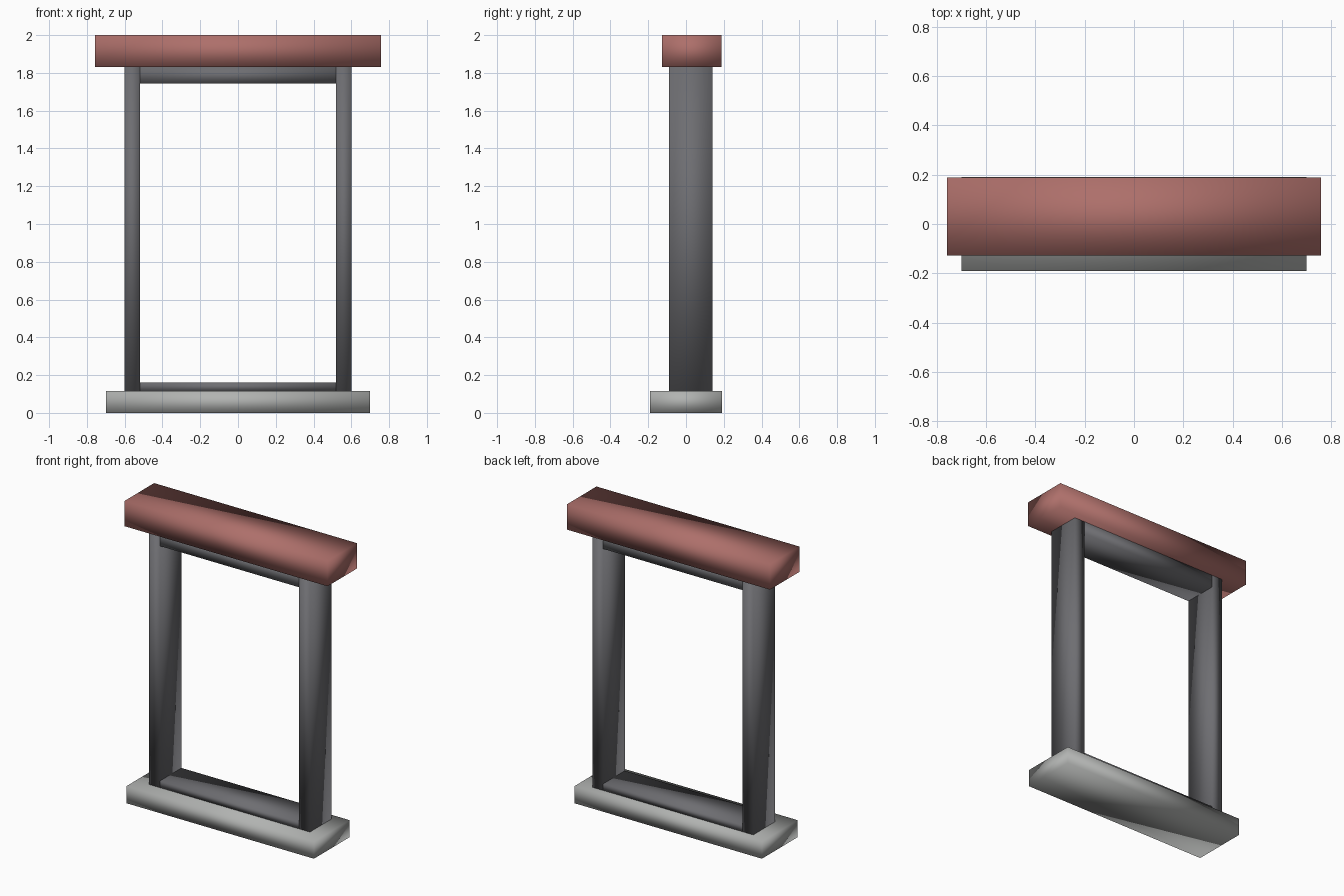
import bpy
import bmesh

if "Cube" in bpy.data.objects:
    bpy.data.objects.remove(bpy.data.objects["Cube"])


def colour(name, rgb):
    mat = bpy.data.materials.new(name)
    mat.diffuse_color = (*rgb, 1.0)
    mat.use_nodes = True
    mat.node_tree.nodes["Principled BSDF"].inputs["Base Color"].default_value = mat.diffuse_color
    return mat


def add_box(name, x, y, z, mat):
    """Smooth-shaded block spanning the given (low, high) ranges."""
    bm = bmesh.new()
    bmesh.ops.create_cube(bm, size=1.0)
    for v in bm.verts:
        v.co = [(lo + hi) / 2 + c * (hi - lo) for c, (lo, hi) in zip(v.co, (x, y, z))]
    for f in bm.faces:
        f.smooth = True
    mesh = bpy.data.meshes.new(name)
    bm.to_mesh(mesh)
    bm.free()
    mesh.materials.append(mat)
    obj = bpy.data.objects.new(name, mesh)
    bpy.context.collection.objects.link(obj)
    return obj


brick = colour("brick_red", (0.42, 0.16, 0.145))
dark = colour("dark_grey", (0.155, 0.155, 0.167))
stone = colour("stone_grey", (0.44, 0.45, 0.44))

DEPTH = (-0.09, 0.14)
BOTTOM, TOP = 0.115, 1.83

# Projecting stone sill and header
add_box("window_sill", (-0.70, 0.70), (-0.19, 0.19), (0.0, BOTTOM), stone)
add_box("window_lintel", (-0.758, 0.758), (-0.128, 0.188), (TOP, 2.0), brick)

# Upright jambs
add_box("left_jamb", (-0.60, -0.52), DEPTH, (BOTTOM, TOP), dark)
add_box("right_jamb", (0.52, 0.60), DEPTH, (BOTTOM, TOP), dark)

# Rails between the jambs
add_box("bottom_rail", (-0.52, 0.52), DEPTH, (BOTTOM, 0.16), dark)
add_box("top_rail", (-0.52, 0.52), DEPTH, (1.745, TOP), dark)
